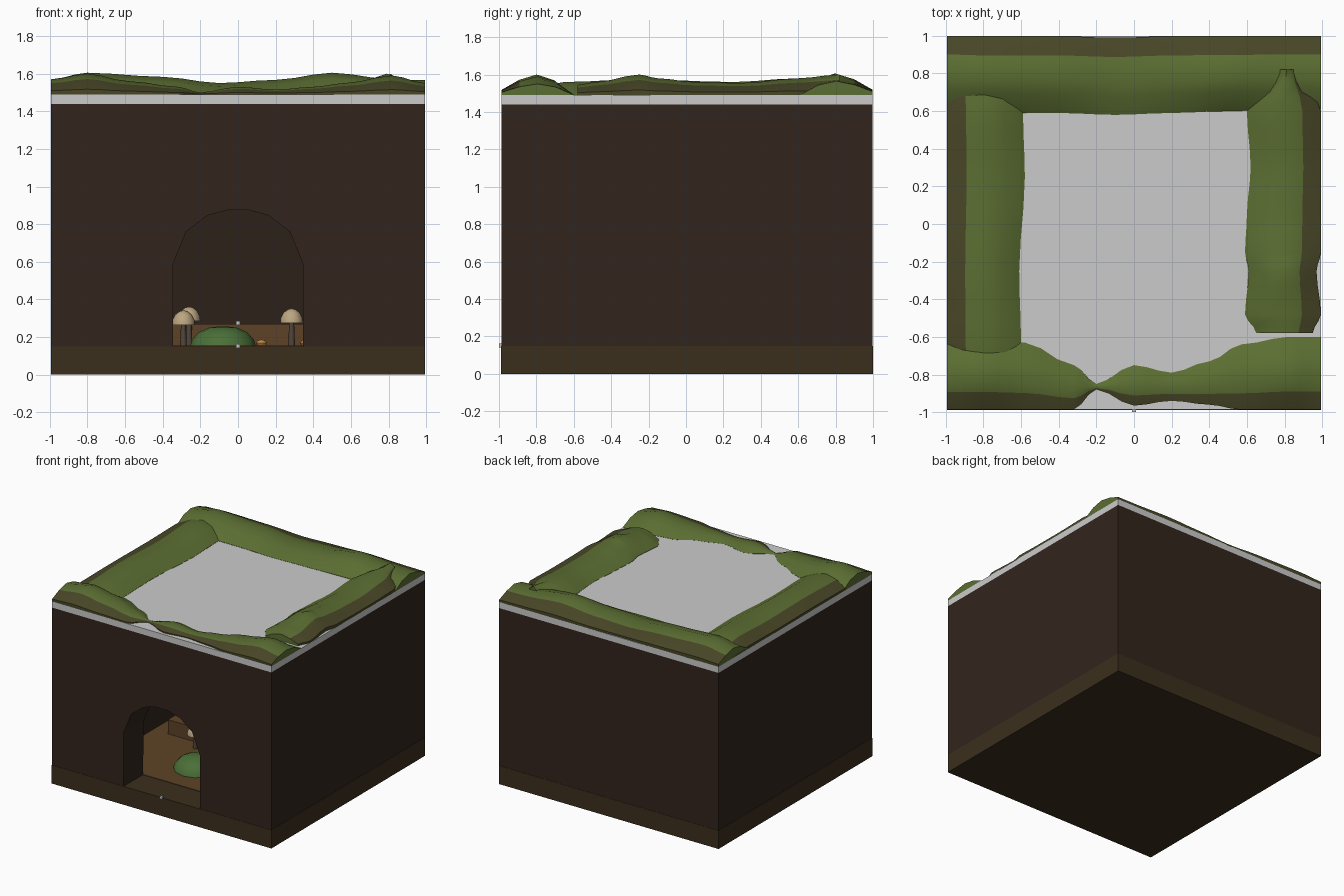
import bpy, bmesh, math

if "Cube" in bpy.data.objects:
    bpy.data.objects.remove(bpy.data.objects["Cube"])

X, Y0, Y1 = 0.993, -0.987, 0.998      # outer footprint
FLOOR, WALL_TOP, LID_TOP = 0.15, 1.44, 1.49


def mat(name, r, g, b):
    m = bpy.data.materials.new(name)
    m.diffuse_color = (r, g, b, 1)
    m.use_nodes = True
    m.node_tree.nodes["Principled BSDF"].inputs["Base Color"].default_value = m.diffuse_color
    return m


SOIL = mat("dark_soil", 0.032, 0.018, 0.012)
BASE = mat("base_soil", 0.044, 0.028, 0.012)
EARTH = mat("cave_floor_earth", 0.11, 0.055, 0.02)
MOSS = mat("moss", 0.105, 0.155, 0.032)
MOSS_EDGE = mat("moss_edge", 0.065, 0.062, 0.02)
CUSHION = mat("cushion_moss", 0.07, 0.16, 0.04)
CAP = mat("mushroom_cap", 0.5, 0.38, 0.22)
STEM = mat("mushroom_stem", 0.08, 0.06, 0.045)
AMBER = mat("amber_pebble", 0.6, 0.27, 0.06)


def add_mesh(name, verts, faces, mats=(), smooth=False):
    me = bpy.data.meshes.new(name)
    me.from_pydata(verts, [], faces)
    bm = bmesh.new()
    bm.from_mesh(me)
    bmesh.ops.recalc_face_normals(bm, faces=bm.faces)
    bm.to_mesh(me)
    bm.free()
    for m in mats:
        me.materials.append(m)
    if smooth:
        me.shade_smooth()
    ob = bpy.data.objects.new(name, me)
    bpy.context.collection.objects.link(ob)
    return ob


def frustum(name, low, high, m=None):
    """Box whose bottom (x0,x1,y0,y1,z) and top rectangles may differ."""
    vs = []
    for x0, x1, y0, y1, z in (low, high):
        vs += [(x0, y0, z), (x1, y0, z), (x1, y1, z), (x0, y1, z)]
    fs = [(0, 1, 2, 3), (4, 5, 6, 7)] + [(i, (i + 1) % 4, (i + 1) % 4 + 4, i + 4) for i in range(4)]
    return add_mesh(name, vs, fs, [m] if m else [])


def box(name, x0, x1, y0, y1, z0, z1, m=None):
    return frustum(name, (x0, x1, y0, y1, z0), (x0, x1, y0, y1, z1), m)


def lathe(name, profile, loc, m, n=12, squash=1.0):
    """Revolve (radius, z) points about a vertical axis."""
    vs, fs = [], []
    for r, z in profile:
        for i in range(n):
            a = 2 * math.pi * i / n
            vs.append((loc[0] + r * math.cos(a), loc[1] + squash * r * math.sin(a), loc[2] + z))
    for k in range(len(profile) - 1):
        for i in range(n):
            j = (i + 1) % n
            fs.append((k * n + i, k * n + j, k * n + n + j, k * n + n + i))
    fs.append(tuple(range(n)))
    fs.append(tuple(range(len(vs) - n, len(vs))))
    ob = add_mesh(name, vs, fs, [m], True)
    bpy.context.view_layer.objects.active = ob
    ob.select_set(True)
    bpy.ops.object.shade_smooth_by_angle(angle=math.radians(50))
    ob.select_set(False)
    return ob


def cut(ob, cutter):
    mod = ob.modifiers.new("cut", "BOOLEAN")
    mod.operation, mod.object, mod.solver = "DIFFERENCE", cutter, "EXACT"
    bpy.context.view_layer.objects.active = ob
    bpy.ops.object.modifier_apply(modifier=mod.name)
    bpy.data.objects.remove(cutter, do_unlink=True)


# Base slab and lid
box("base", -X - 0.002, X + 0.002, Y0 - 0.002, Y1 + 0.002, 0, FLOOR, BASE)
box("lid", -X, X, Y0, Y1, WALL_TOP, LID_TOP)

# Hollow soil block with an arched doorway
walls = box("walls", -X, X, Y0, Y1, FLOOR, WALL_TOP, SOIL)
cut(walls, frustum("cave_cutter", (-0.74, 0.74, -0.74, 0.75, 0.1), (-0.6, 0.6, -0.7, 0.55, 1.3)))
half = [(0.345, 0.1), (0.345, 0.59), (0.275, 0.76), (0.165, 0.845), (0.055, 0.876)]
arch = half + [(-x, z) for x, z in reversed(half)]
n = len(arch)
cut(walls, add_mesh("arch_cutter", [(x, y, z) for y in (-1.2, -0.65) for x, z in arch],
                    [tuple(range(n)), tuple(range(n, 2 * n))]
                    + [(i, (i + 1) % n, (i + 1) % n + n, i + n) for i in range(n)]))

# Cave floor and raised step
box("cave_floor", -0.74, 0.74, -0.74, 0.75, FLOOR - 0.01, FLOOR + 0.004, EARTH)
box("cave_step", -0.6, 0.6, -0.05, 0.72, FLOOR, 0.27, EARTH)

# Moss cushion and pebbles inside
dome = [(0.175, 0), (0.165, 0.035), (0.13, 0.075), (0.075, 0.1), (0.01, 0.108)]
lathe("moss_cushion", dome, (-0.08, -0.42, FLOOR), CUSHION)
ball = [(0.01, 0), (0.025, 0.006), (0.03, 0.018), (0.02, 0.032), (0.003, 0.036)]
for i, (x, y) in enumerate([(0.125, -0.3), (0.36, -0.12)]):
    lathe(f"pebble_{i + 1}", ball, (x, y, FLOOR), AMBER, 10)

# Mushrooms
cap = [(0.02, 0), (0.06, 0), (0.058, 0.025), (0.043, 0.055), (0.02, 0.072), (0.003, 0.076)]
for i, (x, y, z) in enumerate([(-0.29, -0.14, 0.265), (-0.26, -0.08, 0.285), (0.285, -0.12, 0.275)]):
    lathe(f"mushroom_stem_{i + 1}", [(0.018, 0), (0.013, z - FLOOR + 0.01)], (x, y, FLOOR), STEM, 8)
    lathe(f"mushroom_cap_{i + 1}", cap, (x, y, z), CAP)

# Tiny door and step markers
box("door_marker", -0.01, 0.01, -1.0, -0.98, 0.142, 0.162)
box("step_marker", -0.01, 0.01, -0.07, -0.05, 0.265, 0.285)


def ridge(name, along_x, side, stations):
    """Moss bank on the lid rim; stations are (t, crest z, inner, outer)."""
    fine = []
    for a, b in zip(stations, stations[1:]):
        for k in range(3):
            f = k / 3
            s = f * f * (3 - 2 * f)
            fine.append([a[0] + f * (b[0] - a[0])] + [a[i] + s * (b[i] - a[i]) for i in (1, 2, 3)])
    fine.append(stations[-1])
    shape = [(0, -0.02), (0, 0.02), (0.25, 0.72), (0.5, 1), (0.75, 0.74), (1, 0.25), (1, -0.02)]
    vs, fs, m = [], [], len(shape)
    for t, h, inner, outer in fine:
        for u, w in shape:
            d = side * (inner + u * (outer - inner))
            z = LID_TOP + w * (h - LID_TOP)
            vs.append((t, d, z) if along_x else (d, t, z))
    for k in range(len(fine) - 1):
        for i in range(m):
            j = (i + 1) % m
            fs.append((k * m + i, k * m + j, k * m + m + j, k * m + m + i))
    fs += [tuple(range(m)), tuple(range(len(vs) - m, len(vs)))]
    ob = add_mesh(name, vs, fs, [MOSS, MOSS_EDGE])
    for i, p in enumerate(ob.data.polygons):
        p.material_index = 1 if i % m >= 4 else 0
    bpy.context.view_layer.objects.active = ob
    ob.select_set(True)
    bpy.ops.object.shade_smooth_by_angle(angle=math.radians(50))
    ob.select_set(False)


ridge("moss_back", True, 1, [
    (-X, 1.57, 0.61, Y1), (-0.8, 1.605, 0.59, Y1), (-0.4, 1.583, 0.59, Y1), (-0.1, 1.55, 0.58, 0.99),
    (0.2, 1.567, 0.59, Y1), (0.5, 1.605, 0.6, Y1), (0.82, 1.57, 0.61, Y1), (X, 1.565, 0.61, Y1)])
ridge("moss_left", False, -1, [
    (-0.95, 1.50, 0.68, 0.9), (-0.65, 1.56, 0.6, X), (-0.25, 1.575, 0.61, X),
    (0.25, 1.56, 0.58, X), (0.6, 1.58, 0.59, X), (0.85, 1.54, 0.65, X)])
ridge("moss_right", False, 1, [
    (-0.58, 1.545, 0.65, 0.95), (-0.48, 1.56, 0.59, X), (-0.25, 1.6, 0.61, 0.97), (-0.15, 1.58, 0.59, X),
    (0.05, 1.56, 0.6, X), (0.3, 1.555, 0.62, X), (0.6, 1.58, 0.6, X), (0.82, 1.6, 0.74, 0.88)])
ridge("moss_front", True, -1, [
    (-X, 1.57, 0.61, -Y0), (-0.8, 1.6, 0.61, -Y0), (-0.58, 1.56, 0.63, -Y0), (-0.32, 1.53, 0.75, 0.985),
    (-0.2, 1.5, 0.85, 0.88), (0, 1.53, 0.75, 0.965), (0.2, 1.515, 0.79, 0.94), (0.4, 1.53, 0.73, 0.96),
    (0.57, 1.55, 0.64, -Y0), (0.82, 1.59, 0.6, -Y0), (X, 1.55, 0.6, -Y0)])
